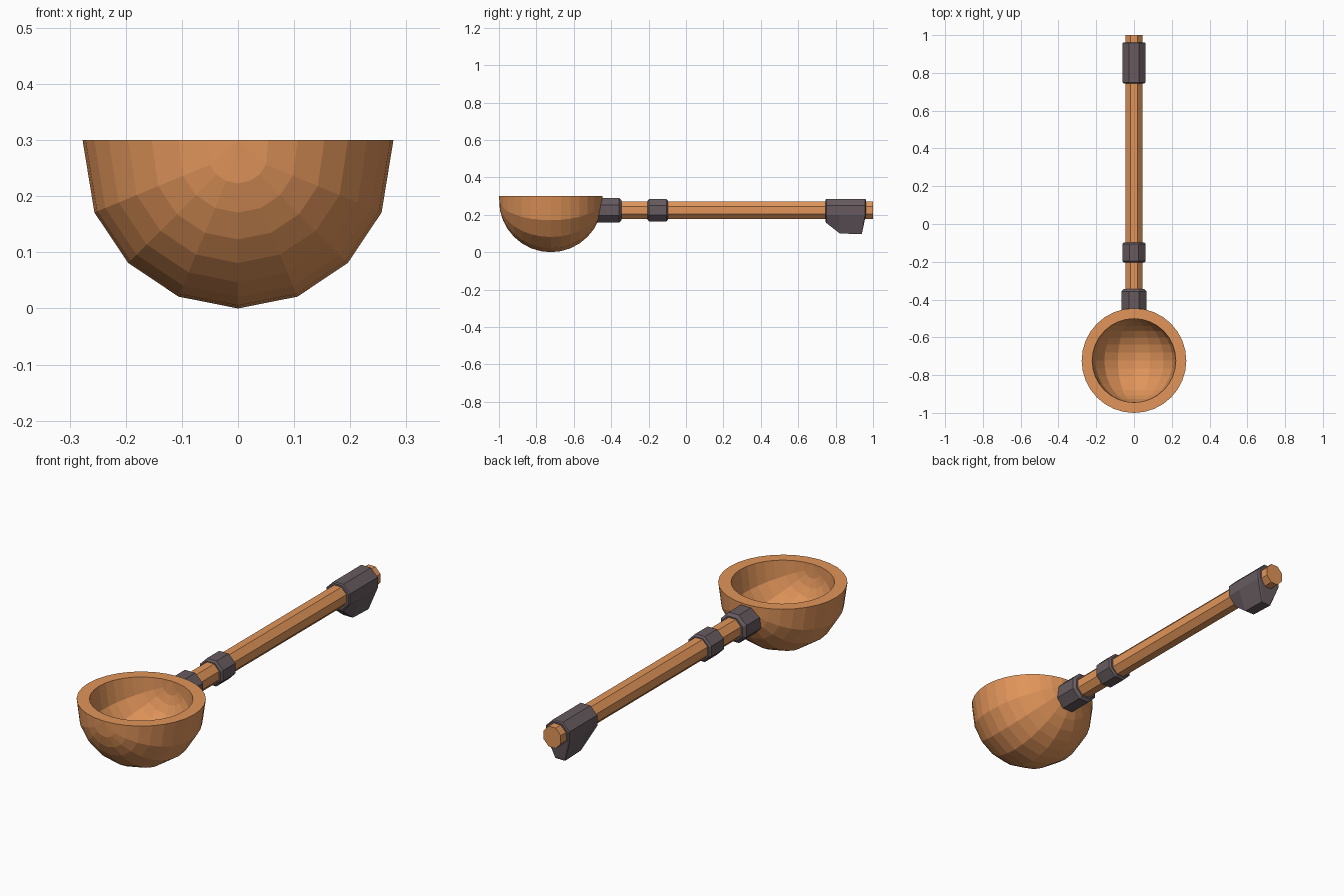
import bpy, bmesh, math
from mathutils import Matrix, Vector

if "Cube" in bpy.data.objects:
    bpy.data.objects.remove(bpy.data.objects["Cube"])


def material(name, rgb):
    m = bpy.data.materials.new(name)
    m.diffuse_color = (*rgb, 1)
    m.use_nodes = True
    m.node_tree.nodes["Principled BSDF"].inputs["Base Color"].default_value = m.diffuse_color
    return m


wood = material("warm wood", (0.75, 0.30, 0.103))
iron = material("dark iron", (0.135, 0.105, 0.118))


def finish(bm, name, mat):
    bmesh.ops.recalc_face_normals(bm, faces=bm.faces[:])
    me = bpy.data.meshes.new(name)
    bm.to_mesh(me)
    bm.free()
    me.materials.append(mat)
    ob = bpy.data.objects.new(name, me)
    bpy.context.collection.objects.link(ob)
    return ob


def octagon(ax, az):
    """Flat-topped octagon with half width ax and half height az."""
    k = 1 / math.cos(math.pi / 8)
    return [(ax * k * math.cos(math.pi / 8 + i * math.pi / 4),
             az * k * math.sin(math.pi / 8 + i * math.pi / 4)) for i in range(8)]


def loft(name, mat, rings):
    """Skin a list of octagonal rings, each a list of (x, y, z)."""
    bm = bmesh.new()
    loops = [[bm.verts.new(p) for p in r] for r in rings]
    for a, b in zip(loops, loops[1:]):
        for i in range(8):
            j = (i + 1) % 8
            bm.faces.new((a[i], a[j], b[j], b[i]))
    bm.faces.new(loops[0])
    bm.faces.new(loops[-1])
    return finish(bm, name, mat)


AXIS_Z = 0.224


def ring(y, ax, az):
    return [(x, y, AXIS_Z + z) for x, z in octagon(ax, az)]


def sleeve(name, y0, y1, a, c):
    loft(name, iron, [ring(y0, a - c, a - c), ring(y0 + c, a, a),
                      ring(y1 - c, a, a), ring(y1, a - c, a - c)])


# Bowl: lower half of a sphere with its poles along y
R = 0.277
bm = bmesh.new()
bmesh.ops.create_uvsphere(bm, u_segments=16, v_segments=16, radius=R,
                          matrix=Matrix.Rotation(math.pi / 2, 4, 'X'))
bmesh.ops.delete(bm, geom=[v for v in bm.verts if v.co.z > 1e-4], context='VERTS')
bmesh.ops.delete(bm, geom=[f for f in bm.faces
                           if all(abs(v.co.z) < 1e-4 for v in f.verts)],
                 context='FACES_ONLY')

# Bowl hollow: smaller copy of the shell, joined to it by a flat rim
outer_faces = bm.faces[:]
rim = [e for e in bm.edges if all(abs(v.co.z) < 1e-4 for v in e.verts)]
inner = {v: bm.verts.new(v.co * 0.8) for v in bm.verts[:]}
for f in outer_faces:
    bm.faces.new([inner[v] for v in reversed(f.verts)])
for e in rim:
    a, b = e.verts
    bm.faces.new((a, b, inner[b], inner[a]))
for v in bm.verts:
    v.co.z = 0.3 if v.co.z > -1e-4 else v.co.z + R
    v.co.y -= 0.723
finish(bm, "bowl", wood)

# Handle shaft
loft("handle", wood, [ring(-0.47, 0.045, 0.048), ring(1.0, 0.045, 0.048)])

# Collars
sleeve("bowl_collar", -0.485, -0.345, 0.066, 0.012)
sleeve("middle_collar", -0.205, -0.097, 0.06, 0.008)


# End grip: octagonal sleeve whose underside is pulled down into a hook
def grip_ring(y, a, bottom, lean=0.0):
    pts = []
    for x, z in octagon(a, a):
        low = z < -a * 0.8
        pts.append((x, y - (lean if low else 0), bottom if low else AXIS_Z + z))
    return pts


loft("end_grip", iron, [
    grip_ring(0.745, 0.056, 0.166),
    grip_ring(0.750, 0.061, 0.156),
    grip_ring(0.822, 0.061, 0.100),
    grip_ring(0.957, 0.061, 0.096, 0.018),
    grip_ring(0.962, 0.056, 0.106, 0.020),
])
